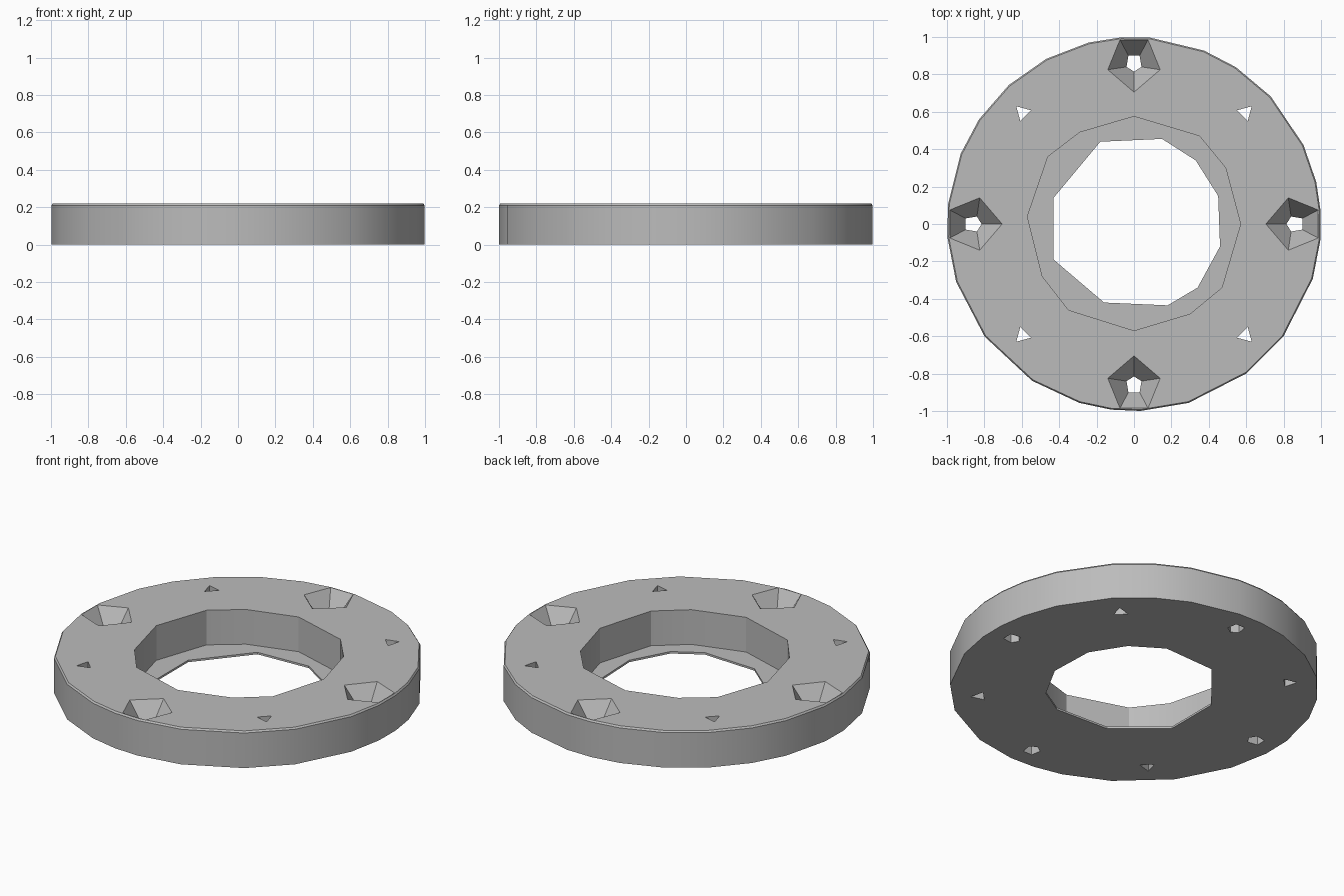
import bpy, bmesh, math
from mathutils import Vector

cube = bpy.data.objects.get("Cube")
if cube:
    bpy.data.objects.remove(cube, do_unlink=True)

grey = bpy.data.materials.new("plain grey")
grey.use_nodes = True
colour = (0.5, 0.5, 0.5, 1)
grey.diffuse_color = colour
grey.node_tree.nodes["Principled BSDF"].inputs["Base Color"].default_value = colour

HEIGHT = 0.22


def loft(name, sections):
    """Solid through matching outlines, each given as (points, z)."""
    bm = bmesh.new()
    rings = [[bm.verts.new((x, y, z)) for x, y in pts] for pts, z in sections]
    n = len(rings[0])
    for low, high in zip(rings, rings[1:]):
        for i in range(n):
            j = (i + 1) % n
            bm.faces.new((low[i], low[j], high[j], high[i]))
    bm.faces.new(rings[0][::-1])
    bm.faces.new(rings[-1])
    bmesh.ops.recalc_face_normals(bm, faces=bm.faces)
    mesh = bpy.data.meshes.new(name)
    bm.to_mesh(mesh)
    bm.free()
    mesh.materials.append(grey)
    obj = bpy.data.objects.new(name, mesh)
    bpy.context.collection.objects.link(obj)
    return obj


def scaled(pts, s):
    return [(x * s, y * s) for x, y in pts]


def turned(pts, angle, offset):
    """Turn an outline and push it outward along the turned x axis."""
    c, s = math.cos(angle), math.sin(angle)
    return [((x + offset) * c - y * s, (x + offset) * s + y * c) for x, y in pts]


# Ring body with a faintly eased top rim
angles = [-88, -73, -53, -37, -17, -5, 4, 13, 25, 43, 57, 68, 85, 94,
          104, 118, 132, 146, 158, 174, 184, 198, 217, 237, 253, 263]
rim = [(math.cos(math.radians(a)), math.sin(math.radians(a))) for a in angles]
flange = loft("flange_ring", [(rim, 0), (rim, 0.21), (scaled(rim, 0.993), HEIGHT)])

# Stepped bore: wide above, narrow lip at the bottom
wide = [(0, .575), (-.29, .49), (-.46, .36), (-.57, .04), (-.49, -.28), (-.35, -.46),
        (0, -.57), (.3, -.48), (.47, -.34), (.57, 0), (.49, .3), (.35, .47)]
narrow = [(-.18, .44), (-.43, .14), (-.43, -.19), (-.16, -.42), (.18, -.435),
          (.34, -.34), (.46, -.12), (.45, .15), (.33, .34), (.15, .455)]
cutters = [loft("bore_cutter", [(wide, 0.012), (wide, 0.4)]),
           loft("lip_cutter", [(narrow, -0.1), (narrow, 0.1)])]

# Four countersunk bolt holes and four small pilot holes
pit = [(-.155, 0), (-.035, -.14), (.125, -.075), (.125, .075), (-.035, .14)]
shaft = [(-.045, 0), (-.02, -.04), (.04, -.03), (.04, .03), (-.02, .04)]
pilot = [(.045, 0), (-.025, .04), (-.025, -.04)]
for k in range(4):
    turn = k * math.pi / 2
    spots = [turned(p, turn, 0.86) for p in (pit, shaft)]
    cutters.append(loft("countersink_cutter", [(spots[1], -0.1), (spots[1], 0.09),
                                               (spots[0], HEIGHT), (spots[0], 0.3)]))
    hole = turned(pilot, turn + math.pi / 4, 0.845)
    cutters.append(loft("pilot_cutter", [(hole, -0.1), (hole, 0.3)]))

bpy.context.view_layer.objects.active = flange
for cutter in cutters:
    mod = flange.modifiers.new("cut", "BOOLEAN")
    mod.operation = "DIFFERENCE"
    mod.solver = "EXACT"
    mod.object = cutter
    bpy.ops.object.modifier_apply(modifier=mod.name)
    bpy.data.objects.remove(cutter, do_unlink=True)

bpy.ops.object.select_all(action="DESELECT")
flange.select_set(True)
bpy.ops.object.shade_smooth_by_angle(angle=math.radians(30))
